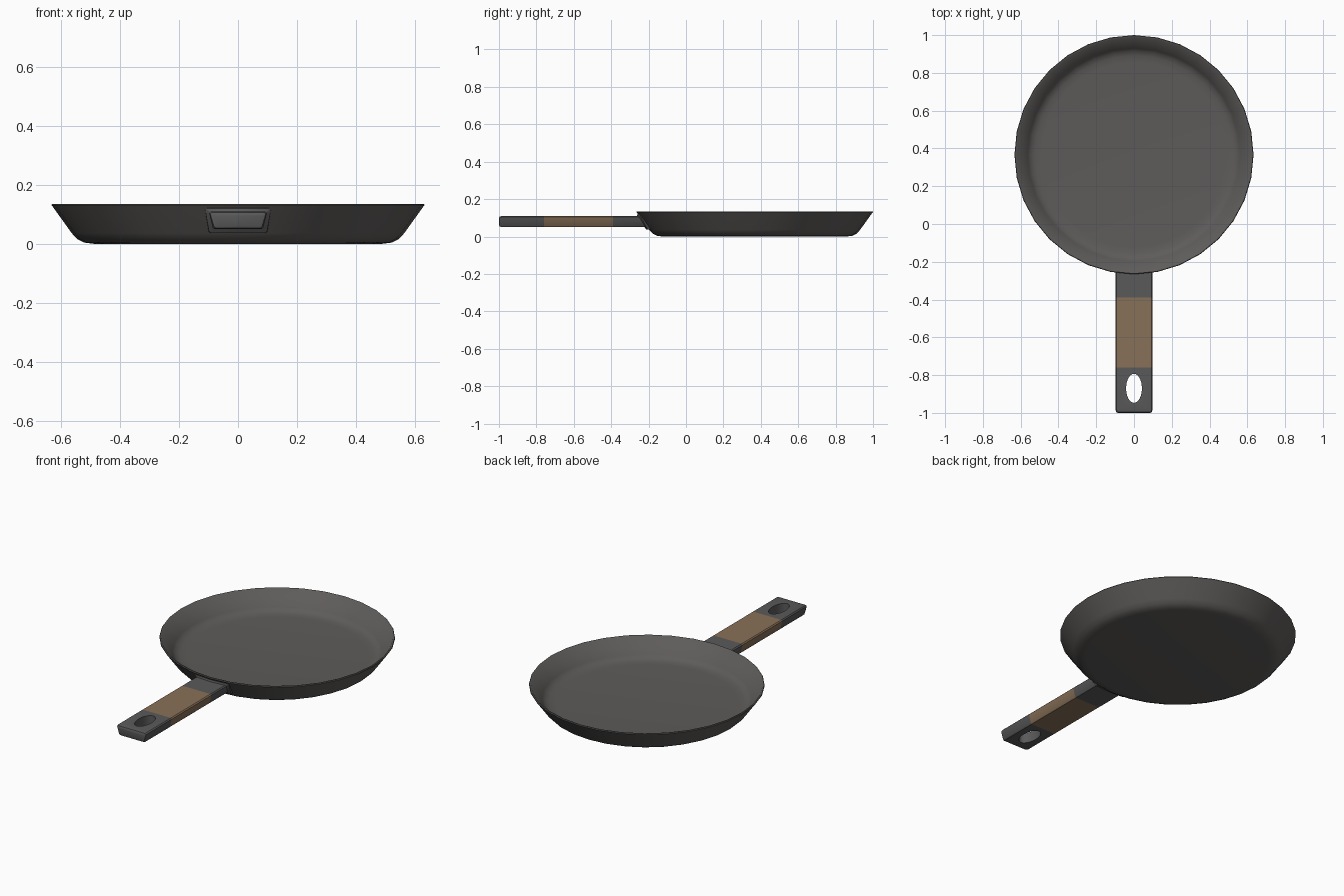
import bpy, bmesh, math

if "Cube" in bpy.data.objects:
    bpy.data.objects.remove(bpy.data.objects["Cube"])

PAN_Y, PAN_R, SIDES = 0.367, 0.633, 32


def material(name, rgb):
    m = bpy.data.materials.new(name)
    m.diffuse_color = (*rgb, 1)
    m.use_nodes = True
    m.node_tree.nodes["Principled BSDF"].inputs["Base Color"].default_value = m.diffuse_color
    return m


iron = material("dark iron", (0.112, 0.106, 0.102))
steel = material("grey handle", (0.102, 0.102, 0.102))
wood = material("brown wood", (0.25, 0.165, 0.098))


def finish(name, bm, mat, angle=40):
    bmesh.ops.recalc_face_normals(bm, faces=bm.faces)
    me = bpy.data.meshes.new(name)
    bm.to_mesh(me)
    bm.free()
    ob = bpy.data.objects.new(name, me)
    bpy.context.collection.objects.link(ob)
    me.materials.append(mat)
    bpy.ops.object.select_all(action='DESELECT')
    ob.select_set(True)
    bpy.context.view_layer.objects.active = ob
    bpy.ops.object.shade_smooth_by_angle(angle=math.radians(angle))
    return ob


def loft(rings, cap_start=False, cap_end=False):
    bm = bmesh.new()
    loops = [[bm.verts.new(p) for p in r] for r in rings]
    for a, b in zip(loops, loops[1:]):
        for i in range(len(a)):
            j = (i + 1) % len(a)
            bm.faces.new((a[i], a[j], b[j], b[i]))
    if cap_start:
        bm.faces.new(loops[0])
    if cap_end:
        bm.faces.new(loops[-1])
    return bm


# pan: one closed profile (radius, z), underside first, over the rim to the floor
profile = [(0.49, 0.0), (0.522, 0.004), (0.546, 0.016), (0.564, 0.036), (0.628, 0.125),
           (0.633, 0.131), (0.630, 0.135), (0.622, 0.134),
           (0.563, 0.050), (0.548, 0.036), (0.525, 0.028), (0.49, 0.025)]
rings = []
for r, z in profile:
    rings.append([(r * math.sin(math.tau * i / SIDES),
                   PAN_Y + r * math.cos(math.tau * i / SIDES), z) for i in range(SIDES)])
finish("pan", loft(rings, True, True), iron, 50)


# handle cross-section: a chamfered bar, a little narrower below
def section(y_top, y_low=None, grow=0.0, hug=False):
    y_low = y_top if y_low is None else y_low
    c = 0.006
    top, low = 0.11 + grow * 0.8, 0.05 - grow
    wt, wl = 0.098 + grow, 0.086 + grow
    half = [(0, top), (wt - c, top), (wt, top - c), (wl, low + c), (wl - c, low), (0, low)]
    pts = half + [(-x, z) for x, z in half[-2:0:-1]]
    out = []
    for x, z in pts:
        t = (z - low) / (top - low)
        y = y_low + (y_top - y_low) * t
        if hug:  # follow the round wall of the pan
            y += PAN_R - math.sqrt(PAN_R ** 2 - x * x)
        out.append((x, y, z))
    return out


neck = [section(-0.39), section(-0.262, -0.222, 0, True),
        section(-0.259, -0.212, 0.013, True), section(-0.250, -0.188, 0.014, True)]
finish("handle_neck", loft(neck), steel)
finish("handle_grip", loft([section(-0.76), section(-0.39)]), wood)
tip = finish("handle_tip", loft([section(-1.0, grow=-0.012), section(-0.996, grow=-0.004),
                                 section(-0.984), section(-0.76)], True, True), steel)

# oval hanging hole through the tip
hole = [[(0.042 * math.cos(math.tau * i / 24), -0.87 + 0.077 * math.sin(math.tau * i / 24), z)
         for i in range(24)] for z in (0.0, 0.2)]
cutter = finish("hole_cutter", loft(hole, True, True), steel)
mod = tip.modifiers.new("hanging hole", 'BOOLEAN')
mod.operation, mod.solver, mod.object = 'DIFFERENCE', 'EXACT', cutter
bpy.context.view_layer.objects.active = tip
bpy.ops.object.modifier_apply(modifier=mod.name)
bpy.data.objects.remove(cutter)
bpy.ops.object.select_all(action='DESELECT')
tip.select_set(True)
bpy.context.view_layer.objects.active = tip
bpy.ops.object.shade_smooth_by_angle(angle=math.radians(40))
